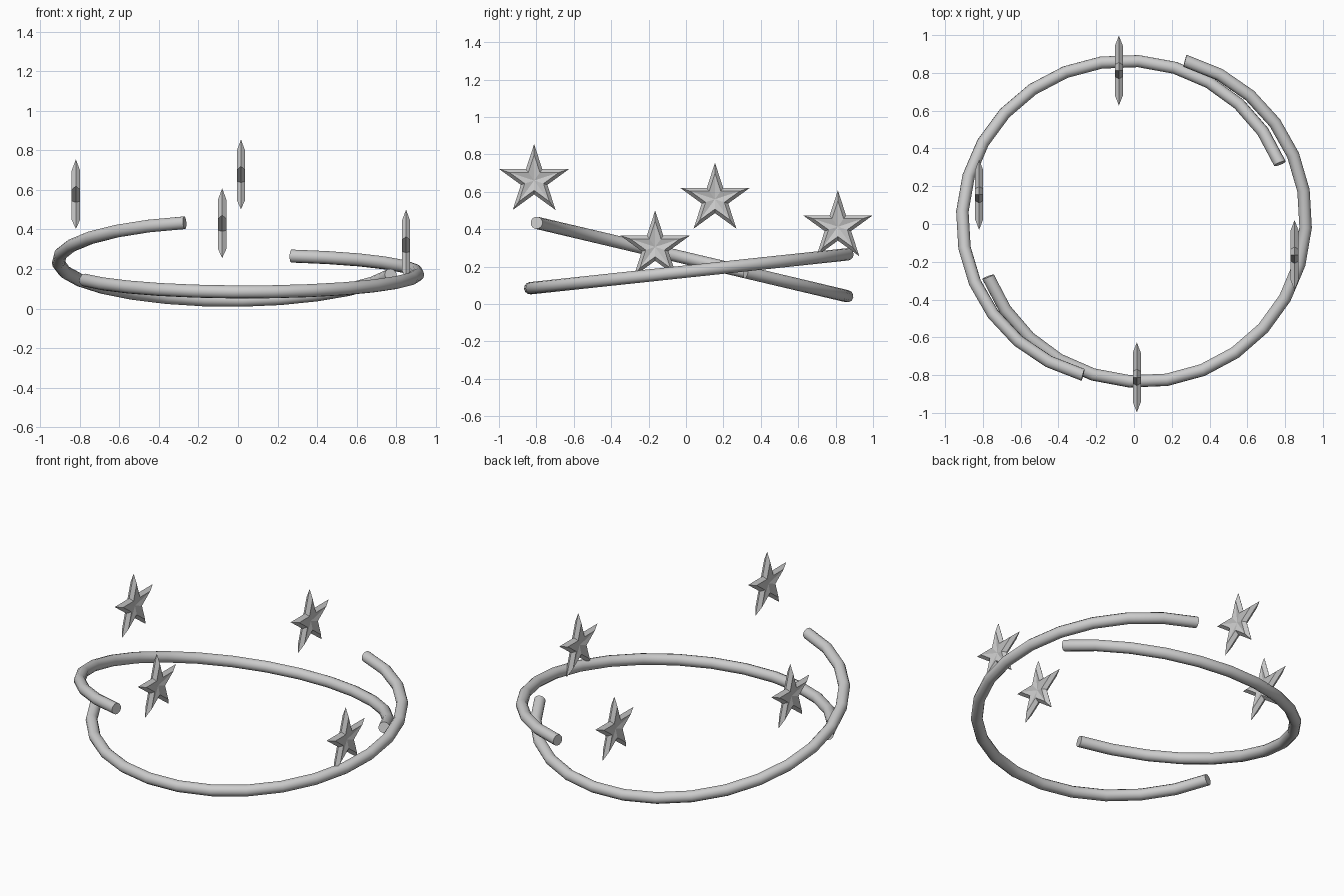
import bpy, bmesh
from math import sin, cos, pi, radians

if "Cube" in bpy.data.objects:
    bpy.data.objects.remove(bpy.data.objects["Cube"])


def finish(name, bm, smooth=False):
    bmesh.ops.recalc_face_normals(bm, faces=bm.faces)
    me = bpy.data.meshes.new(name)
    bm.to_mesh(me)
    bm.free()
    ob = bpy.data.objects.new(name, me)
    bpy.context.collection.objects.link(ob)
    if smooth:
        bpy.ops.object.select_all(action='DESELECT')
        ob.select_set(True)
        bpy.context.view_layer.objects.active = ob
        bpy.ops.object.shade_smooth_by_angle(angle=radians(40))
    return ob


# Open round-section ring: a swept arc, tilted about x
def ring(name, turn, tilt, y, z, tube=0.033, R=0.87, steps=18, sides=12):
    bm = bmesh.new()
    loops = []
    for i in range(steps + 1):
        a = radians(254.7 - 233.8 * i / steps)
        loop = []
        for j in range(sides):
            t = 2 * pi * j / sides
            r = R + tube * cos(t)
            loop.append(bm.verts.new((turn * (r * cos(a) - 0.04),
                                      turn * (r * sin(a) - 0.03),
                                      tube * sin(t))))
        loops.append(loop)
    for a, b in zip(loops, loops[1:]):
        for j in range(sides):
            k = (j + 1) % sides
            bm.faces.new((a[j], a[k], b[k], b[j]))
    bm.faces.new(loops[0])
    bm.faces.new(loops[-1])
    ob = finish(name, bm, True)
    ob.rotation_euler.x = tilt
    ob.location = (0, y, z)


ring("upper_ring", 1, radians(-13.3), 0.047, 0.234)
ring("lower_ring", -1, radians(6.1), 0.0, 0.173)


# Five-point star with bevelled rim and dished faces, lying in the yz plane
def star(name, loc, R=0.195, w=0.021, inset=0.71, dish=0.009):
    bm = bmesh.new()

    def outline(x, s):
        vs = []
        for i in range(10):
            r = s * R * (1 if i % 2 == 0 else 0.382)
            a = pi / 2 + i * pi / 5
            vs.append(bm.verts.new((x, r * cos(a), r * sin(a))))
        return vs

    rim = outline(0, 1)
    for side in (-1, 1):
        inner = outline(side * w, inset)
        centre = bm.verts.new((side * dish, 0, 0))
        for i in range(10):
            k = (i + 1) % 10
            bm.faces.new((rim[i], rim[k], inner[k], inner[i]))
            bm.faces.new((inner[i], inner[k], centre))
    finish(name, bm).location = loc


star("star_front", (0.015, -0.812, 0.66))
star("star_left", (-0.82, 0.155, 0.56))
star("star_back", (-0.08, 0.812, 0.413))
star("star_right", (0.85, -0.165, 0.305))
